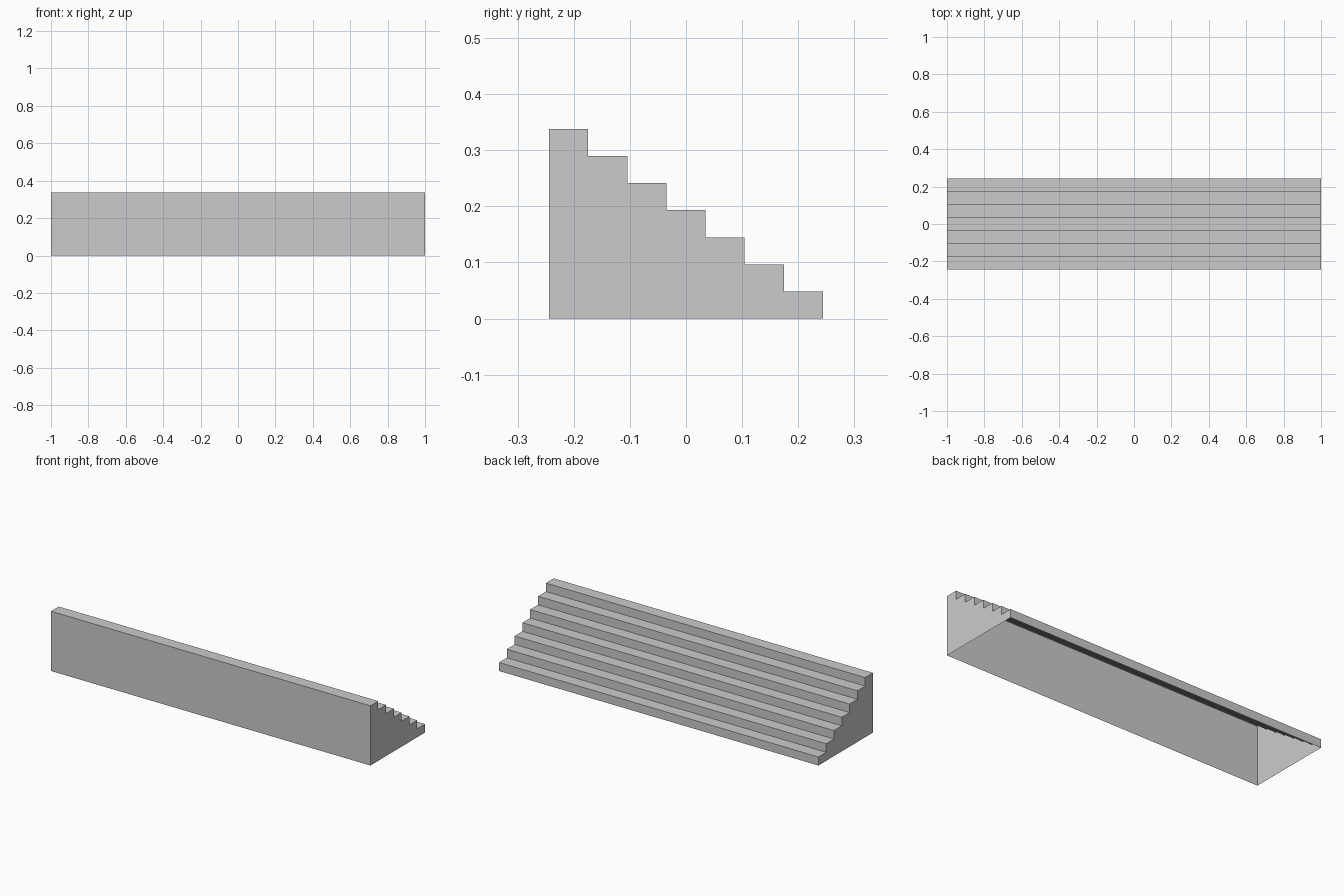
import bpy, bmesh

if "Cube" in bpy.data.objects:
    bpy.data.objects.remove(bpy.data.objects["Cube"])

STEPS = 7
HALF_LEN = 1.0
HALF_DEPTH = 0.244
TREAD = 2 * HALF_DEPTH / STEPS
RISE = 0.338 / STEPS

# Stepped profile in (y, z): tall wall at the front, descending to the back
profile = [(-HALF_DEPTH, 0.0)]
for i in range(STEPS):
    z = RISE * (STEPS - i)
    profile.append((-HALF_DEPTH + i * TREAD, z))
    profile.append((-HALF_DEPTH + (i + 1) * TREAD, z))
profile.append((HALF_DEPTH, 0.0))

# Thin shell: both ends capped, treads and risers swept along x, underside open
bm = bmesh.new()
left = [bm.verts.new((-HALF_LEN, y, z)) for y, z in profile]
right = [bm.verts.new((HALF_LEN, y, z)) for y, z in profile]
bm.faces.new(left)
bm.faces.new(right[::-1])
for i in range(len(profile) - 1):
    bm.faces.new((left[i], right[i], right[i + 1], left[i + 1]))

# All outer faces point outward
bm.normal_update()
for f in bm.faces:
    c, n = f.calc_center_median(), f.normal
    # risers face back, treads face up, ends face sideways, tall wall faces front
    front = abs(n.y) > 0.5 and abs(c.y + HALF_DEPTH) < 1e-4
    facing = n.z + (-n.y if front else n.y) + n.x * (1 if c.x > 0.5 else -1)
    if facing < 0:
        f.normal_flip()

mesh = bpy.data.meshes.new("staircase")
bm.to_mesh(mesh)
bm.free()
obj = bpy.data.objects.new("staircase", mesh)
bpy.context.collection.objects.link(obj)
